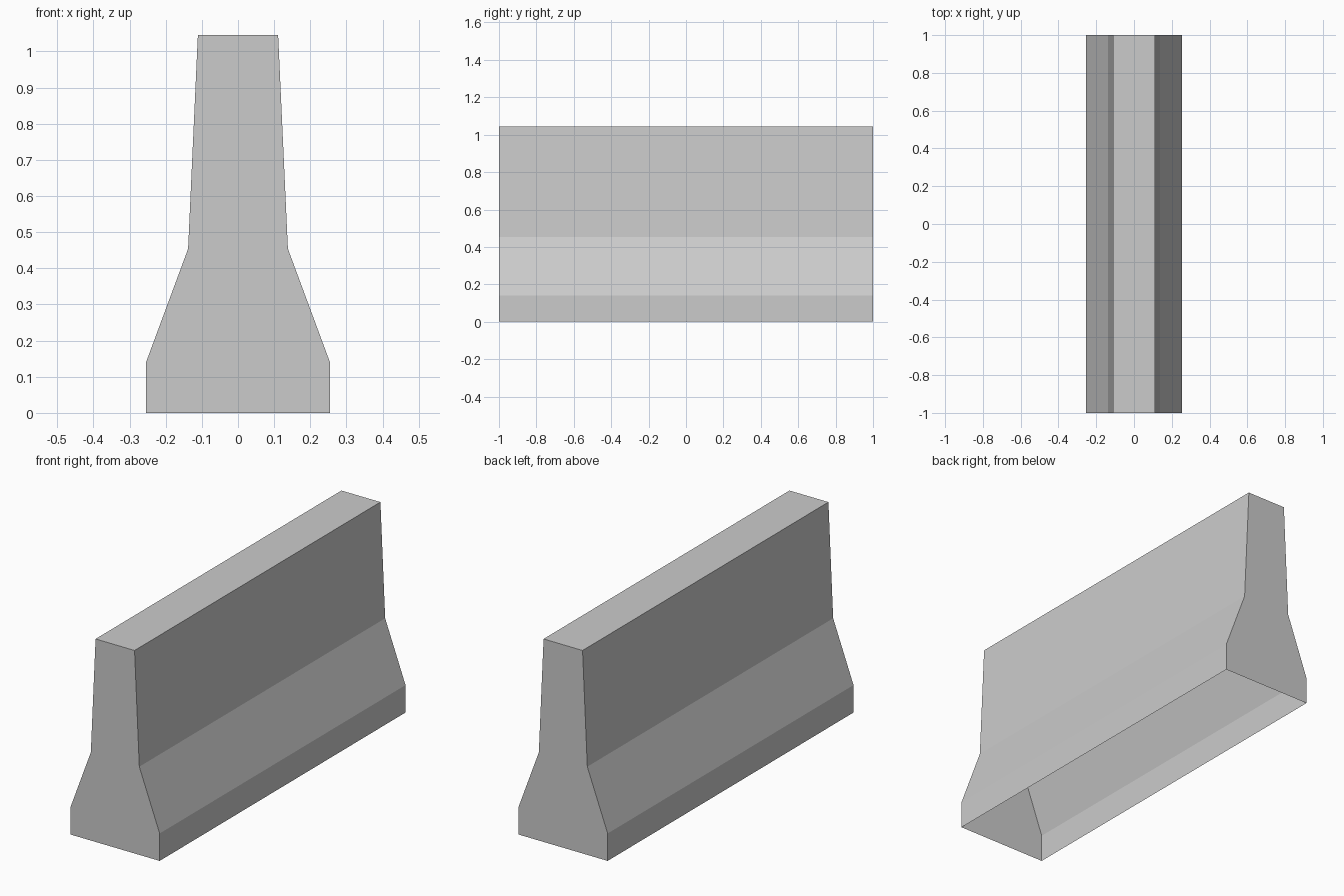
import bpy
import bmesh

cube = bpy.data.objects.get("Cube")
if cube:
    bpy.data.objects.remove(cube, do_unlink=True)

# Plain concrete
concrete = bpy.data.materials.new("concrete_grey")
concrete.use_nodes = True
colour = (0.6, 0.6, 0.6, 1)
concrete.diffuse_color = colour
concrete.node_tree.nodes["Principled BSDF"].inputs["Base Color"].default_value = colour

# Half profile of the barrier from foot to top: (half width, height)
half = [(0.254, 0), (0.254, 0.141), (0.138, 0.454), (0.111, 1.045)]
profile = half + [(-x, z) for x, z in reversed(half)]

# Extrude the profile along y
bm = bmesh.new()
end = bm.faces.new([bm.verts.new((x, -1, z)) for x, z in profile])
result = bmesh.ops.extrude_face_region(bm, geom=[end], use_keep_orig=True)
moved = [v for v in result["geom"] if isinstance(v, bmesh.types.BMVert)]
bmesh.ops.translate(bm, verts=moved, vec=(0, 2, 0))
bmesh.ops.recalc_face_normals(bm, faces=bm.faces)

# The shell is open underneath
underside = [f for f in bm.faces if all(v.co.z < 0.01 for v in f.verts)]
bmesh.ops.delete(bm, geom=underside, context="FACES_ONLY")

mesh = bpy.data.meshes.new("barrier_shell")
bm.to_mesh(mesh)
bm.free()
mesh.materials.append(concrete)
barrier = bpy.data.objects.new("barrier_shell", mesh)
bpy.context.collection.objects.link(barrier)
